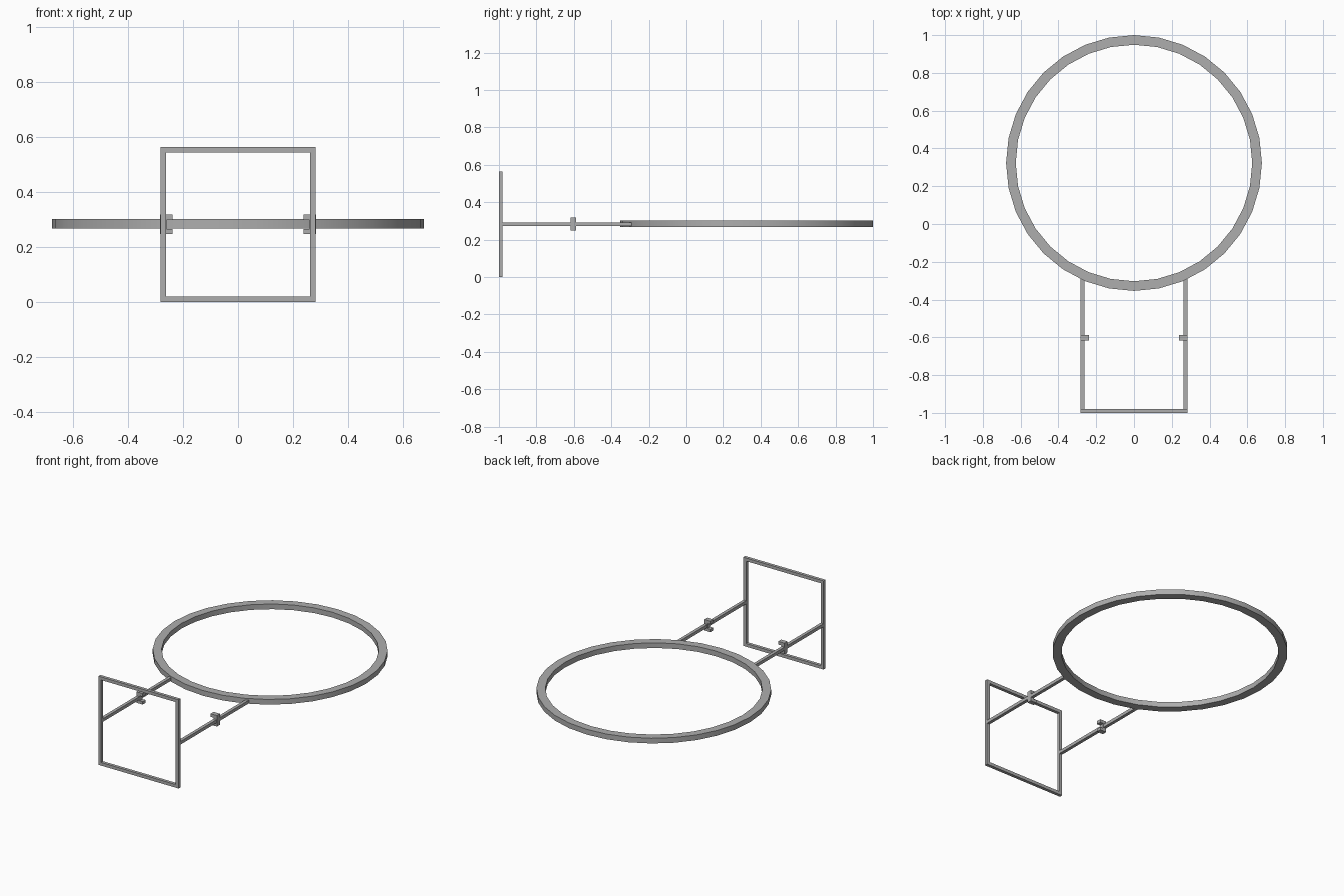
import bpy
import bmesh
from math import cos, sin, tau

cube = bpy.data.objects.get("Cube")
if cube:
    bpy.data.objects.remove(cube, do_unlink=True)

grey = bpy.data.materials.new("plain grey")
grey.use_nodes = True
colour = (0.42, 0.42, 0.42, 1)
grey.diffuse_color = colour
grey.node_tree.nodes["Principled BSDF"].inputs["Base Color"].default_value = colour

HALF = 0.282     # half width of the square frame
BAR = 0.02       # bar thickness
MID = HALF       # height of the rods and ring


def finish(name, bm):
    bmesh.ops.recalc_face_normals(bm, faces=bm.faces)
    mesh = bpy.data.meshes.new(name)
    bm.to_mesh(mesh)
    bm.free()
    mesh.materials.append(grey)
    obj = bpy.data.objects.new(name, mesh)
    bpy.context.collection.objects.link(obj)
    return obj


def prism(name, outline, y0, y1):
    """Extrude an x-z outline from y0 to y1."""
    bm = bmesh.new()
    face = bm.faces.new([bm.verts.new((x, y0, z)) for x, z in outline])
    grown = bmesh.ops.extrude_face_region(bm, geom=[face])["geom"]
    verts = [v for v in grown if isinstance(v, bmesh.types.BMVert)]
    bmesh.ops.translate(bm, verts=verts, vec=(0, y1 - y0, 0))
    return finish(name, bm)


def closed_sweep(name, loops):
    """Join matching closed loops into a hollow frame or ring."""
    bm = bmesh.new()
    rows = [[bm.verts.new(p) for p in loop] for loop in loops]
    count = len(rows[0])
    for k, row in enumerate(rows):
        after = rows[(k + 1) % len(rows)]
        for i in range(count):
            j = (i + 1) % count
            bm.faces.new((row[i], row[j], after[j], after[i]))
    return finish(name, bm)


# Upright square frame
def square(half, y):
    return [(sx * half, y, MID + sz * half)
            for sx, sz in ((-1, -1), (1, -1), (1, 1), (-1, 1))]


inner = HALF - BAR
closed_sweep("square_frame", [square(HALF, -1), square(HALF, -1 + BAR),
                              square(inner, -1 + BAR), square(inner, -1)])


# Large flat ring
def circle(r, z, sides=32):
    return [(r * cos(tau * i / sides), 0.323 + r * sin(tau * i / sides), z)
            for i in range(sides)]


ring = closed_sweep("ring", [circle(0.677, 0.268), circle(0.677, 0.301),
                             circle(0.626, 0.301), circle(0.626, 0.268)])
bpy.context.view_layer.objects.active = ring
ring.select_set(True)
bpy.ops.object.shade_smooth_by_angle()

# Side rods, each with a C-shaped clip opening inwards
h = BAR / 2
for side, s in (("left", 1), ("right", -1)):
    rod = [(inner, MID - h), (HALF, MID - h), (HALF, MID + h), (inner, MID + h)]
    prism(side + "_rod", [(s * x, z) for x, z in rod], -1 + BAR, -0.285)
    tip, back, outer = 0.239, inner - 0.001, HALF + 0.001
    low, high, gap = MID - 0.034, MID + 0.036, 0.016
    clip = [(tip, low), (outer, low), (outer, high), (tip, high),
            (tip, MID + gap), (back, MID + gap), (back, MID - gap), (tip, MID - gap)]
    prism(side + "_clip", [(s * x, z) for x, z in clip], -0.617, -0.587)
